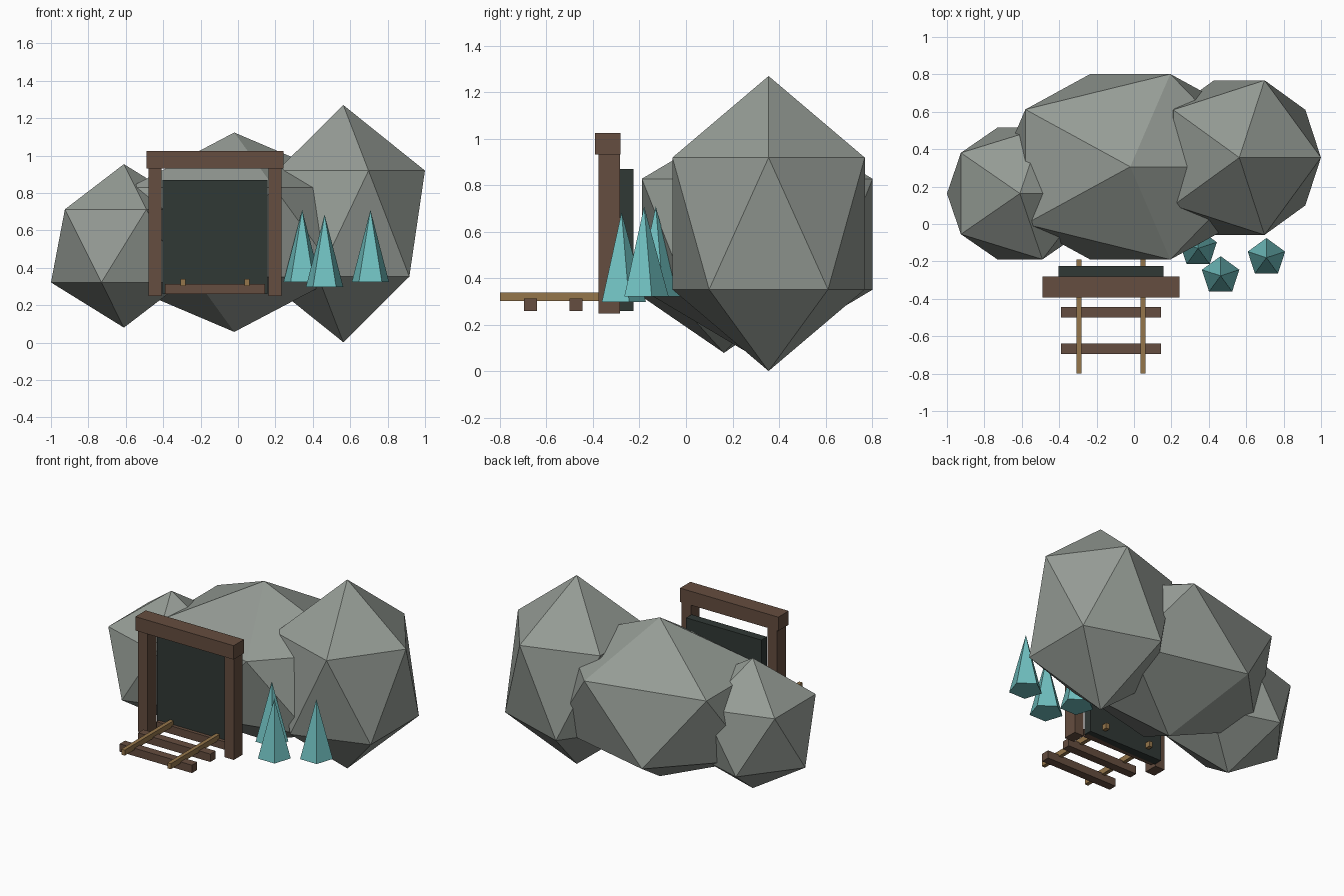
import bpy, math

if "Cube" in bpy.data.objects:
    bpy.data.objects.remove(bpy.data.objects["Cube"])


def material(name, rgb):
    m = bpy.data.materials.new(name)
    m.diffuse_color = (*rgb, 1)
    m.use_nodes = True
    m.node_tree.nodes["Principled BSDF"].inputs["Base Color"].default_value = m.diffuse_color
    return m


STONE = material("stone", (0.30, 0.33, 0.30))
WOOD = material("wood", (0.13, 0.075, 0.05))
RAIL = material("rail", (0.30, 0.18, 0.07))
DARK = material("dark", (0.03, 0.04, 0.036))
TEAL = material("teal", (0.16, 0.52, 0.52))


def mesh_object(name, verts, faces, mat):
    me = bpy.data.meshes.new(name)
    me.from_pydata(verts, [], faces)
    me.update()
    me.materials.append(mat)
    ob = bpy.data.objects.new(name, me)
    bpy.context.collection.objects.link(ob)
    return ob


def rock(name, centre, radii):
    bpy.ops.mesh.primitive_ico_sphere_add(subdivisions=1, radius=1, location=centre)
    ob = bpy.context.object
    ob.name = name
    ob.scale = radii
    ob.data.materials.append(STONE)


def box(name, x, y, z, mat):
    verts = [(a, b, c) for a in x for b in y for c in z]
    faces = [(0, 1, 3, 2), (4, 6, 7, 5), (0, 4, 5, 1), (2, 3, 7, 6), (0, 2, 6, 4), (1, 5, 7, 3)]
    mesh_object(name, verts, faces, mat)


def crystal(name, x, y, z0, z1, r=0.105):
    ring = [math.pi / 2 + i * math.tau / 5 for i in range(5)]
    verts = [(x + r * math.cos(a), y + r * math.sin(a), z0) for a in ring] + [(x, y, z1)]
    faces = [(i, (i + 1) % 5, 5) for i in range(5)] + [(4, 3, 2, 1, 0)]
    mesh_object(name, verts, faces, TEAL)


# Rocky hill
rock("rock_middle", (-0.02, 0.306, 0.59), (0.775, 0.583, 0.533))
rock("rock_right", (0.563, 0.355, 0.636), (0.488, 0.486, 0.634))
rock("rock_left", (-0.61, 0.163, 0.517), (0.436, 0.414, 0.437))

# Timber entrance, mirrored about its centre line
CX = -0.123
for side, s in (("left", -1), ("right", 1)):
    box(side + "_post", sorted((CX + s * 0.285, CX + s * 0.356)), (-0.377, -0.283), (0.25, 0.94), WOOD)
    box(side + "_rail", (CX + s * 0.171 - 0.013, CX + s * 0.171 + 0.013), (-0.80, -0.19), (0.303, 0.34), RAIL)
box("lintel", (CX - 0.365, CX + 0.365), (-0.392, -0.282), (0.932, 1.025), WOOD)
box("tunnel_opening", (CX - 0.28, CX + 0.28), (-0.283, -0.225), (0.26, 0.87), DARK)

# Track sleepers
for i in range(3):
    y = -0.668 + 0.195 * i
    box(f"sleeper_{i + 1}", (CX - 0.268, CX + 0.268), (y - 0.028, y + 0.028), (0.26, 0.313), WOOD)

# Crystals
crystal("crystal_1", 0.343, -0.13, 0.323, 0.71)
crystal("crystal_2", 0.463, -0.277, 0.298, 0.685)
crystal("crystal_3", 0.708, -0.18, 0.323, 0.71)
